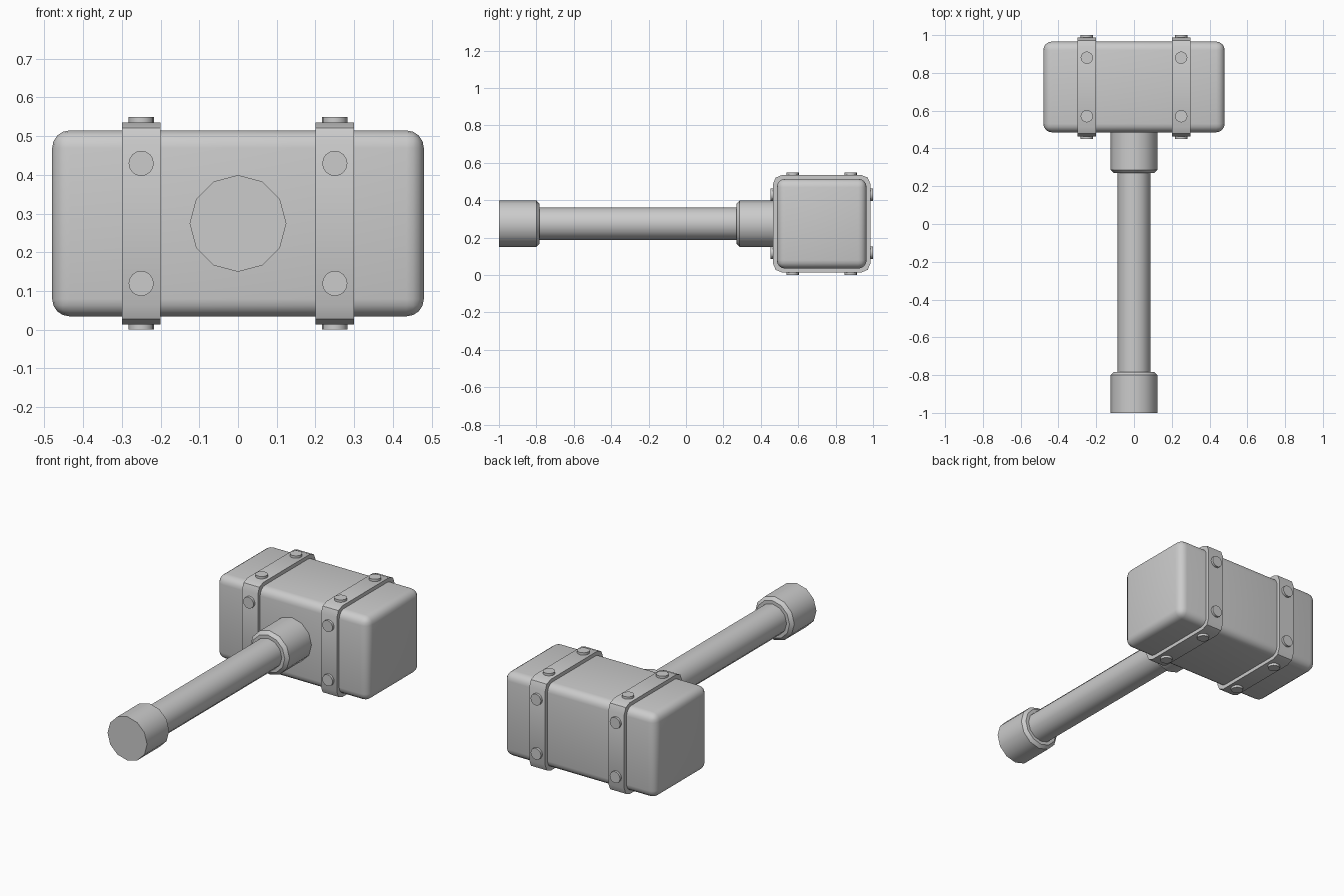
import bpy, bmesh, math
from mathutils import Matrix, Vector

if "Cube" in bpy.data.objects:
    bpy.data.objects.remove(bpy.data.objects["Cube"])

CY, CZ = 0.7255, 0.2745          # centre of the hammer head


def finish(bm, name):
    bmesh.ops.recalc_face_normals(bm, faces=bm.faces[:])
    mesh = bpy.data.meshes.new(name)
    bm.to_mesh(mesh)
    bm.free()
    ob = bpy.data.objects.new(name, mesh)
    bpy.context.collection.objects.link(ob)
    bpy.ops.object.select_all(action='DESELECT')
    ob.select_set(True)
    bpy.context.view_layer.objects.active = ob
    bpy.ops.object.shade_smooth_by_angle(angle=math.radians(35))
    return ob


def block(name, size, location, bevel, segments, along_x_only=False):
    bm = bmesh.new()
    bmesh.ops.create_cube(bm, size=1)
    bmesh.ops.scale(bm, vec=size, verts=bm.verts)
    edges = [e for e in bm.edges if not along_x_only
             or abs(e.verts[0].co.x - e.verts[1].co.x) > 1e-4]
    bmesh.ops.bevel(bm, geom=edges, offset=bevel, segments=segments,
                    profile=0.5, affect='EDGES')
    bmesh.ops.translate(bm, vec=location, verts=bm.verts)
    return finish(bm, name)


def turned(name, profile, sides=12):
    """Closed solid turned about the handle axis; profile is (y, radius)."""
    bm = bmesh.new()
    rings = []
    for y, r in profile:
        rings.append([bm.verts.new((r * math.cos(2 * math.pi * i / sides), y,
                                    CZ + r * math.sin(2 * math.pi * i / sides)))
                      for i in range(sides)])
    for a, b in zip(rings, rings[1:]):
        for i in range(sides):
            j = (i + 1) % sides
            bm.faces.new((a[i], a[j], b[j], b[i]))
    bm.faces.new(rings[0])
    bm.faces.new(rings[-1])
    return finish(bm, name)


# Head
block("head", (0.96, 0.48, 0.48), (0, CY, CZ), 0.045, 4)

# Handle with pommel and collar
turned("handle", [(-0.9, 0.088), (0.5, 0.088)])
turned("pommel", [(-1.0, 0.125), (-0.8, 0.125), (-0.783, 0.107)])
turned("collar", [(0.27, 0.107), (0.287, 0.125), (0.5, 0.125)])

# Bands wrapped around the head, each with two rivets per side
for side, x in (("left", -0.25), ("right", 0.25)):
    block("band_" + side, (0.1, 0.522, 0.522), (x, CY, CZ), 0.05, 2, True)
    bm = bmesh.new()
    for quarter in range(4):
        turn = Matrix.Rotation(quarter * math.pi / 2, 4, 'X')
        for offset in (-0.155, 0.155):
            place = (Matrix.Translation((x, CY, CZ)) @ turn
                     @ Matrix.Translation((0, offset, 0.2595)))
            bmesh.ops.create_cone(bm, cap_ends=True, segments=16, radius1=0.0325,
                                  radius2=0.0325, depth=0.03, matrix=place)
    finish(bm, "rivets_" + side)
